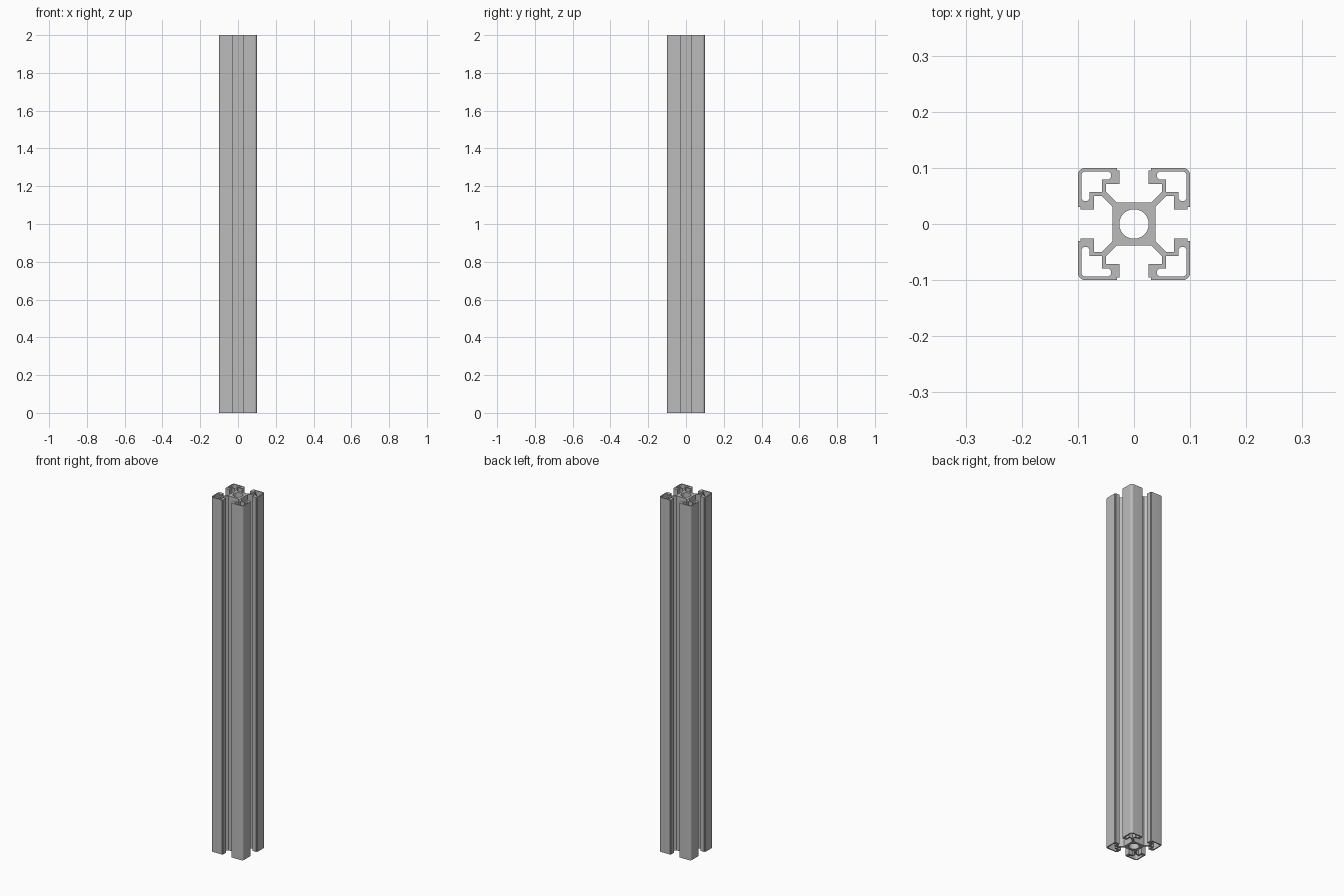
import bpy
from math import cos, sin, radians, pi

cube = bpy.data.objects.get("Cube")
if cube:
    bpy.data.objects.remove(cube, do_unlink=True)

HEIGHT = 2.0


def arc(cx, cy, r, a0, a1, steps):
    """Points of a circular arc, angles in degrees."""
    angles = [radians(a0 + (a1 - a0) * i / steps) for i in range(steps + 1)]
    return [(cx + r * cos(a), cy + r * sin(a)) for a in angles]


def mirrored(points):
    """Reflect across the diagonal x = y, keeping the winding order."""
    return [(y, x) for x, y in reversed(points)]


def turned(points, quarter):
    c, s = round(cos(quarter * pi / 2)), round(sin(quarter * pi / 2))
    return [(c * x - s * y, s * x + c * y) for x, y in points]


# Half of one corner's outline: stepped lip, slot wall, diagonal web, core
slot = [(0.03, 0.1), (0.03, 0.095), (0.026, 0.095), (0.026, 0.071),
        (0.05, 0.071), (0.05, 0.0575), (0.031, 0.0385)]
corner = mirrored(slot) + arc(0.087, 0.087, 0.013, 0, 90, 8) + slot
outline = [p for q in range(4) for p in turned(corner, q)]

# Hollow chamber inside each corner, with rounded ends
chamber_half = arc(0.048, 0.0865, 0.0075, 90, 270, 10) + [(0.057, 0.079)]
chamber = (mirrored(chamber_half) + arc(0.086, 0.086, 0.008, 0, 90, 6)
           + chamber_half + [(0.057, 0.057)])

# Round bore through the core
bore = arc(0, 0, 0.0262, 0, 360, 48)[:-1]

# Extrude the filled cross-section into the rail
curve = bpy.data.curves.new("extruded_rail", "CURVE")
curve.dimensions = "2D"
curve.fill_mode = "BOTH"
curve.extrude = HEIGHT / 2
for loop in [outline, bore] + [turned(chamber, q) for q in range(4)]:
    spline = curve.splines.new("POLY")
    spline.points.add(len(loop) - 1)
    for point, (x, y) in zip(spline.points, loop):
        point.co = (x, y, 0, 1)
    spline.use_cyclic_u = True

rail = bpy.data.objects.new("extruded_rail", curve)
bpy.context.collection.objects.link(rail)
rail.location.z = HEIGHT / 2
bpy.ops.object.select_all(action="DESELECT")
rail.select_set(True)
bpy.context.view_layer.objects.active = rail
bpy.ops.object.convert(target="MESH")
rail = bpy.context.object

# Weld caps to the walls and make normals face outward
bpy.ops.object.mode_set(mode="EDIT")
bpy.ops.mesh.select_all(action="SELECT")
bpy.ops.mesh.remove_doubles(threshold=0.00005)
bpy.ops.mesh.normals_make_consistent(inside=False)
bpy.ops.object.mode_set(mode="OBJECT")
bpy.ops.object.shade_smooth_by_angle(angle=radians(30))

# Plain grey metal
grey = bpy.data.materials.new("aluminium_grey")
grey.use_nodes = True
colour = (0.5, 0.5, 0.5, 1)
grey.diffuse_color = colour
grey.node_tree.nodes["Principled BSDF"].inputs["Base Color"].default_value = colour
rail.data.materials.clear()
rail.data.materials.append(grey)
